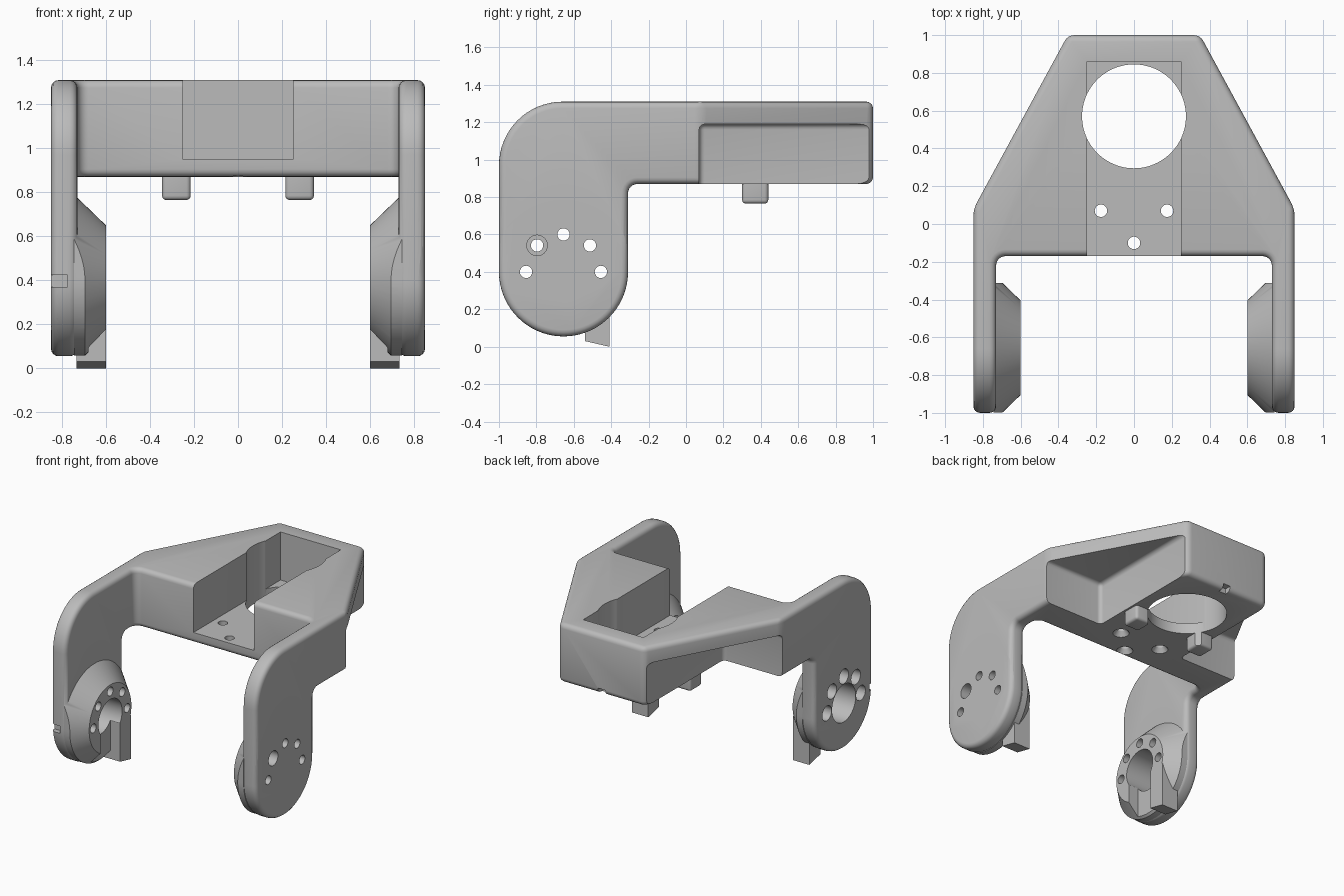
import bpy, bmesh
from math import sin, cos, pi, radians
from mathutils import Matrix

if "Cube" in bpy.data.objects:
    bpy.data.objects.remove(bpy.data.objects["Cube"])

grey = bpy.data.materials.new("light grey")
grey.use_nodes = True
grey.diffuse_color = (0.5, 0.5, 0.5, 1)
grey.node_tree.nodes["Principled BSDF"].inputs["Base Color"].default_value = (0.5, 0.5, 0.5, 1)


def to_object(name, bm):
    bmesh.ops.recalc_face_normals(bm, faces=bm.faces)
    mesh = bpy.data.meshes.new(name)
    bm.to_mesh(mesh)
    bm.free()
    mesh.materials.append(grey)
    ob = bpy.data.objects.new(name, mesh)
    bpy.context.collection.objects.link(ob)
    return ob


def arc(cx, cy, r, a, b, n):
    angles = [radians(a + (b - a) * i / n) for i in range(n + 1)]
    return [(cx + r * cos(t), cy + r * sin(t)) for t in angles]


def prism(name, pts, axis, lo, hi):
    """Extrude a profile along x (points are y, z) or z (points are x, y)."""
    bm = bmesh.new()
    place = (lambda p, h: (h, *p)) if axis == "x" else (lambda p, h: (*p, h))
    face = bm.faces.new([bm.verts.new(place(p, lo)) for p in pts])
    out = bmesh.ops.extrude_face_region(bm, geom=[face])
    verts = [v for v in out["geom"] if isinstance(v, bmesh.types.BMVert)]
    bmesh.ops.translate(bm, verts=verts, vec=place((0, 0), hi - lo))
    return to_object(name, bm)


def box(name, x, y, z, round_off=0):
    x, y, z = sorted(x), sorted(y), sorted(z)
    ob = prism(name, [(x[0], y[0]), (x[1], y[0]), (x[1], y[1]), (x[0], y[1])], "z", *z)
    if round_off:
        bevel(ob, round_off)
    return ob


def cone(name, axis, centre, lo, r_lo, hi, r_hi, n=64):
    """Cone or cylinder along x or z between two stations."""
    bm = bmesh.new()
    bmesh.ops.create_cone(bm, cap_ends=True, segments=n, radius1=r_lo, radius2=r_hi, depth=hi - lo)
    mid = (lo + hi) / 2
    if axis == "x":
        m = Matrix.Translation((mid, *centre)) @ Matrix.Rotation(pi / 2, 4, "Y")
    else:
        m = Matrix.Translation((*centre, mid))
    bm.transform(m)
    return to_object(name, bm)


def side_cone(name, s, centre, x0, r0, x1, r1, n=64):
    """Cone along x, mirrored to side s."""
    if s > 0:
        return cone(name, "x", centre, x0, r0, x1, r1, n)
    return cone(name, "x", centre, -x1, r1, -x0, r0, n)


def apply(ob, mod):
    bpy.context.view_layer.objects.active = ob
    bpy.ops.object.modifier_apply(modifier=mod.name)


def bevel(ob, width):
    mod = ob.modifiers.new("Round", "BEVEL")
    mod.width, mod.segments = width, 4
    mod.limit_method, mod.angle_limit = "ANGLE", radians(25)
    apply(ob, mod)


def combine(ob, other, operation):
    mod = ob.modifiers.new("Join", "BOOLEAN")
    mod.operation, mod.solver, mod.object = operation, "EXACT", other
    apply(ob, mod)
    bpy.data.objects.remove(other)


def cut(ob, other):
    combine(ob, other, "DIFFERENCE")


def add(ob, other):
    combine(ob, other, "UNION")


HUB = (-0.655, 0.4)

# Frame: plan outline crossed with the side outline, then rounded
half = [(0.35, 1), (0.85, 0.08), (0.85, -1.2), (0.73, -1.2)] + arc(0.68, -0.22, 0.05, 0, 90, 6)
plan = half + [(-x, y) for x, y in reversed(half)]
side = ([(1.2, 0.87), (1.2, 1.31)] + arc(-0.66, 0.97, 0.34, 90, 180, 16)
        + arc(*HUB, 0.345, 180, 360, 36) + arc(-0.26, 0.82, 0.05, 180, 90, 6))
frame = prism("bracket_frame", plan, "z", -0.5, 2)
combine(frame, prism("side_outline", side, "x", -2, 2), "INTERSECT")
bevel(frame, 0.035)

for s in (-1, 1):
    # Undercut below the sloping top flange
    cut(frame, box("flange_undercut", (0.36 * s, 1.2 * s), (0.07, 1.3), (0.5, 1.19), 0.03))
    # Tapered inner hub, trimmed to the arm outline
    hub = side_cone("hub", s, HUB, 0.6, 0.25, 0.745, 0.39)
    trim = arc(*HUB, 0.342, 180, 360, 36) + [(-0.313, 1), (-0.997, 1)]
    combine(hub, prism("hub_trim", trim, "x", -2, 2), "INTERSECT")
    # Locating tab beside the slot
    tab = [(-0.54, 0.03), (-0.41, 0), (-0.41, 0.33), (-0.51, 0.33), (-0.54, 0.28)]
    add(hub, prism("hub_tab", tab, "x", *sorted((0.6 * s, 0.735 * s))))
    cut(hub, box("hub_slot", (0.5 * s, 0.68 * s), (-0.77, -0.54), (-0.1, 0.4)))
    # Dished outer face of the arm
    cut(frame, side_cone("outer_dish", s, HUB, 0.765, 0.275, 0.88, 0.42, 96))
    add(frame, hub)
    # Bore and ring of counterbored screw holes
    cut(frame, side_cone("bore", s, HUB, 0.5, 0.14, 1, 0.14))
    for i in range(5):
        t = i * pi / 4
        spot = (HUB[0] + 0.2 * cos(t), HUB[1] + 0.2 * sin(t))
        cut(frame, side_cone("screw_hole", s, spot, 0.5, 0.033, 1, 0.033, 24))
        cut(frame, side_cone("counterbore", s, spot, 0.7, 0.055, 1, 0.055, 32))
    # Lower hook
    add(frame, box("hook", (0.215 * s, 0.345 * s), (0.3, 0.44), (0.765, 0.92), 0.02))

# Open tray and the large round opening
cut(frame, box("tray", (-0.25, 0.25), (-0.4, 0.86), (0.95, 1.6)))
cut(frame, cone("round_opening", "z", (0, 0.57), 0.5, 0.275, 1.6, 0.275, 96))

# Countersunk floor holes
for spot in ((-0.175, 0.07), (0.175, 0.07), (0, -0.1)):
    cut(frame, cone("floor_hole", "z", spot, 0.5, 0.033, 1.1, 0.033, 32))
    cut(frame, cone("countersink", "z", spot, 0.85, 0.07, 0.905, 0.033, 32))

# Index notches
cut(frame, box("back_notch", (-0.03, 0.03), (0.95, 1.2), (0.8, 0.91)))
cut(frame, box("arm_notch", (-0.9, -0.775), (-1.1, -0.96), (0.37, 0.425)))

# Smooth shading with crisp edges
bpy.ops.object.select_all(action="DESELECT")
frame.select_set(True)
bpy.context.view_layer.objects.active = frame
bpy.ops.object.shade_smooth_by_angle(angle=radians(30))
